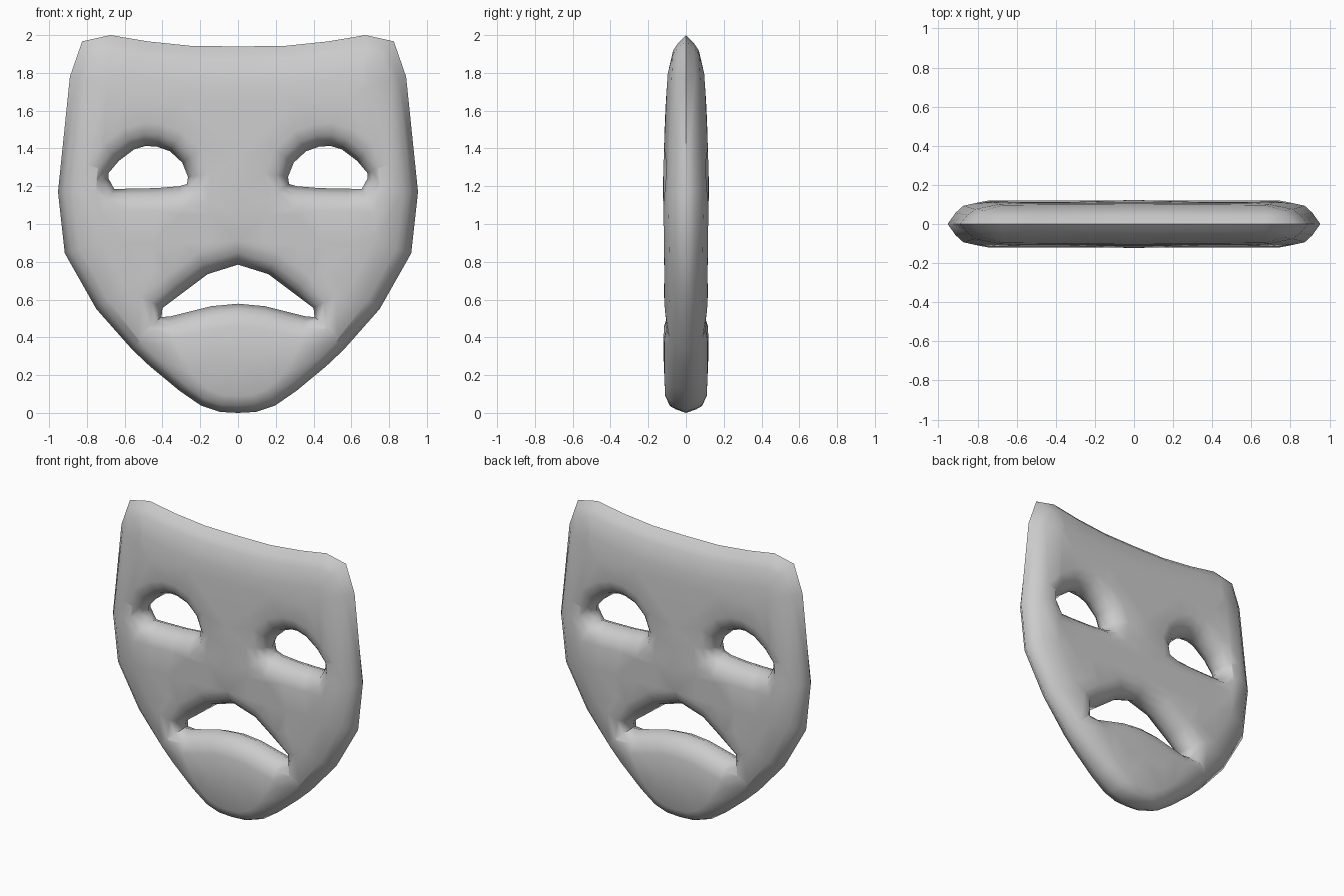
import bpy, bmesh
from math import radians
from mathutils import Vector
from mathutils.geometry import delaunay_2d_cdt, intersect_point_line

if "Cube" in bpy.data.objects:
    bpy.data.objects.remove(bpy.data.objects["Cube"])


def mirrored(half):
    """Close a right-hand half profile (first and last points on x = 0)."""
    return [Vector(p) for p in half] + [Vector((-x, z)) for x, z in half[-2:0:-1]]


# Silhouette and openings, as (x, z)
outline = mirrored([(0, 1.94), (.25, 1.943), (.48, 1.967), (.675, 2), (.825, 1.967),
                    (.89, 1.78), (.953, 1.17), (.917, .845), (.75, .55), (.56, .335),
                    (.47, .25), (.31, .117), (.195, .038), (.095, .005), (0, 0)])
mouth = mirrored([(0, .785), (.16, .735), (.30, .63), (.40, .555), (.405, .508),
                  (.36, .51), (.28, .53), (.14, .565), (0, .578)])
eye = [Vector(p) for p in [(.265, 1.25), (.295, 1.325), (.36, 1.385), (.43, 1.41),
       (.49, 1.413), (.55, 1.395), (.63, 1.335), (.685, 1.27), (.685, 1.24),
       (.655, 1.185), (.58, 1.187), (.43, 1.19), (.31, 1.2), (.27, 1.212)]]
holes = [mouth, eye, [Vector((-p.x, p.y)) for p in reversed(eye)]]

# Half thickness by height, and how it rounds off near the edges
THICK = [(0, .115), (.2, .12), (.8, .114), (1.2, .122), (1.6, .11), (1.89, .09), (2, .085)]
RIM = [(0, 0), (.04, .47), (.08, .77), (.2, 1)]
LIP = [(0, 0), (.025, .5), (.06, .82), (.12, 1)]


def lerp(table, t):
    for (a, u), (b, v) in zip(table, table[1:]):
        if t <= b:
            return u + (v - u) * max(0, t - a) / (b - a)
    return table[-1][1]


def rim_scale(z):
    return lerp([(0, .45), (.6, 1)], z)


def distance(p, loop):
    best = 9
    for a, b in zip(loop, loop[1:] + loop[:1]):
        _, t = intersect_point_line(p, a, b)
        best = min(best, (p - a.lerp(b, min(1, max(0, t)))).length)
    return best


def inside(p, loop):
    hit = False
    for a, b in zip(loop, loop[1:] + loop[:1]):
        if (a.y > p.y) != (b.y > p.y) and p.x < a.x + (p.y - a.y) * (b.x - a.x) / (b.y - a.y):
            hit = not hit
    return hit


def offset(loop, d, scale=lambda z: 1):
    """Move a clockwise or anticlockwise loop outward by d (negative = inward)."""
    n = len(loop)
    area = sum(loop[i - 1].cross(loop[i]) for i in range(n))
    sign = 1 if area > 0 else -1
    out = []
    for i, p in enumerate(loop):
        e1 = (p - loop[i - 1]).normalized()
        e2 = (loop[(i + 1) % n] - p).normalized()
        n1, n2 = Vector((e1.y, -e1.x)), Vector((e2.y, -e2.x))
        m = (n1 + n2).normalized()
        out.append(p + m * sign * d * scale(p.y) / max(.7, m.dot(n1)))
    return out


def solid(p):
    return inside(p, outline) and not any(inside(p, h) for h in holes)


def height(p):
    f = lerp(RIM, distance(p, outline) / rim_scale(p.y))
    for h in holes:
        f = min(f, lerp(LIP, distance(p, h)))
    return f * lerp(THICK, p.y)


# Contour loops around every edge, plus sparse points across the face
points, edges = [], []


def add_loop(loop):
    s = len(points)
    points.extend(loop)
    edges.extend((s + i, s + (i + 1) % len(loop)) for i in range(len(loop)))


for d, _ in RIM:
    add_loop(offset(outline, -d, rim_scale))
for hole in holes:
    for d, _ in LIP:
        add_loop(offset(hole, d))
for i in range(-5, 6):
    for j in range(1, 13):
        p = Vector((i * .15, j * .15))
        if solid(p) and distance(p, outline) > .24 and min(distance(p, h) for h in holes) > .15:
            points.append(p)

verts, _, faces, *_ = delaunay_2d_cdt(points, edges, [], 0, 1e-4)
verts = [Vector(v) for v in verts]
faces = [f for f in faces if solid(sum((verts[i] for i in f), Vector((0, 0))) / len(f))]

# Front and back shells, welded along the silhouette and openings
bm = bmesh.new()
ys = [height(p) for p in verts]
for side in (-1, 1):
    shell = [bm.verts.new((p.x, side * y, p.y)) for p, y in zip(verts, ys)]
    for f in faces:
        bm.faces.new([shell[i] for i in f])
bmesh.ops.remove_doubles(bm, verts=bm.verts, dist=.001)
bmesh.ops.delete(bm, geom=[v for v in bm.verts if not v.link_faces], context='VERTS')
bmesh.ops.recalc_face_normals(bm, faces=bm.faces)
mesh = bpy.data.meshes.new("sad_mask")
bm.to_mesh(mesh)
bm.free()
mask = bpy.data.objects.new("sad_mask", mesh)
bpy.context.collection.objects.link(mask)
bpy.context.view_layer.objects.active = mask
mask.select_set(True)
bpy.ops.object.shade_smooth_by_angle(angle=radians(75))
